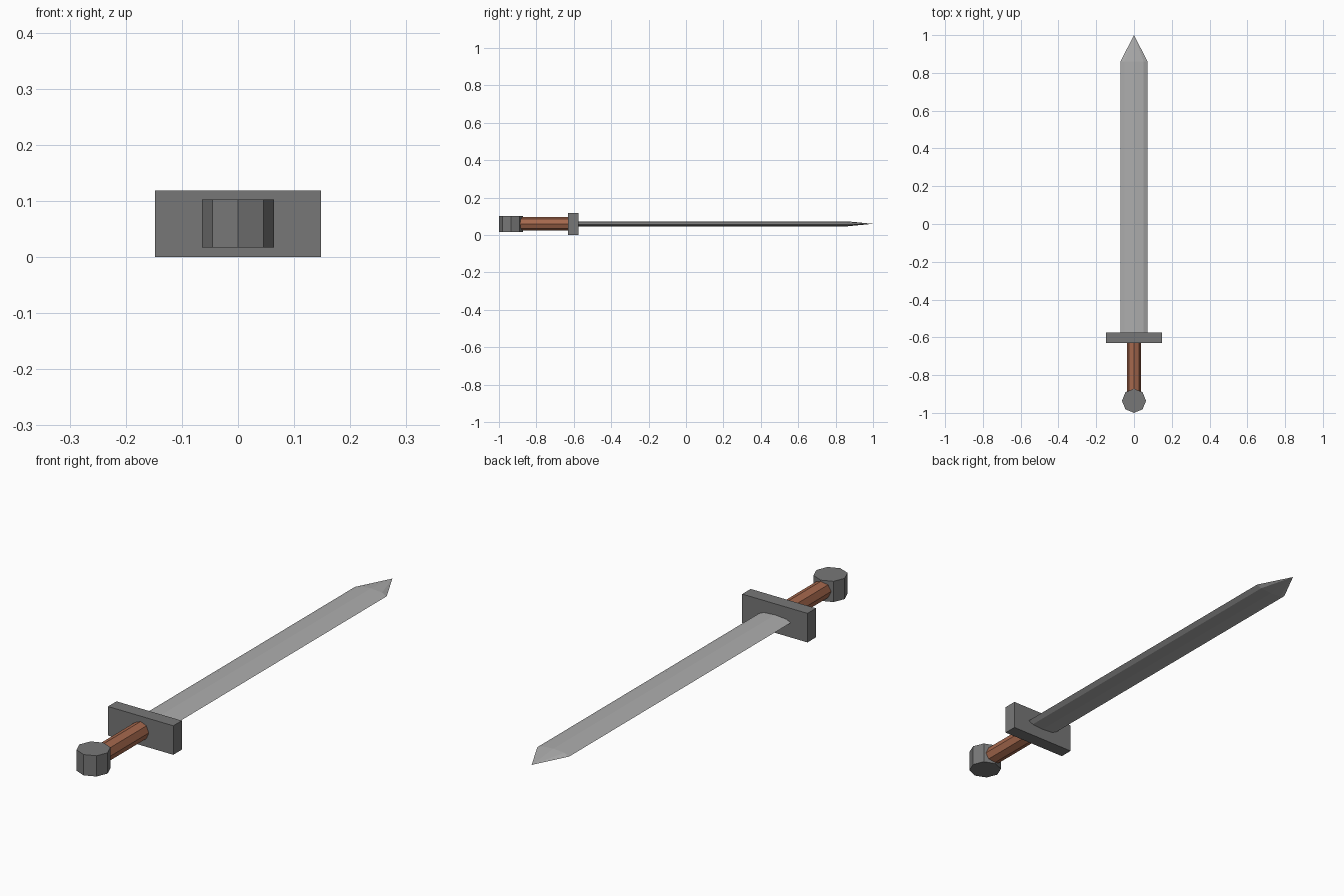
import bpy, bmesh, math

if "Cube" in bpy.data.objects:
    bpy.data.objects.remove(bpy.data.objects["Cube"])

ZC = 0.06  # height of the sword's axis


def material(name, rgb):
    m = bpy.data.materials.new(name)
    m.diffuse_color = (*rgb, 1)
    m.use_nodes = True
    m.node_tree.nodes["Principled BSDF"].inputs["Base Color"].default_value = m.diffuse_color
    return m


steel = material("blade steel", (0.42, 0.42, 0.42))
iron = material("dark iron", (0.185, 0.185, 0.185))
leather = material("brown leather", (0.38, 0.14, 0.075))


def finish(name, bm, mat):
    bmesh.ops.recalc_face_normals(bm, faces=bm.faces)
    me = bpy.data.meshes.new(name)
    bm.to_mesh(me)
    bm.free()
    me.materials.append(mat)
    ob = bpy.data.objects.new(name, me)
    bpy.context.collection.objects.link(ob)
    return ob


def ring(bm, y, rx, rz):
    """Eight-sided ring around the y axis."""
    return [bm.verts.new((rx * math.cos(i * math.pi / 4), y,
                          ZC + rz * math.sin(i * math.pi / 4))) for i in range(8)]


def bridge(bm, a, b):
    for i in range(8):
        j = (i + 1) % 8
        bm.faces.new((a[i], a[j], b[j], b[i]))


# blade: flattened octagon drawn to a point
bm = bmesh.new()
a, b = ring(bm, -0.58, 0.072, 0.0135), ring(bm, 0.86, 0.072, 0.0135)
bridge(bm, a, b)
bm.faces.new(a)
tip = bm.verts.new((0, 1, ZC))
for i in range(8):
    bm.faces.new((b[i], b[(i + 1) % 8], tip))
finish("blade", bm, steel)

# grip: octagonal rod
bm = bmesh.new()
a, b = ring(bm, -0.89, 0.037, 0.037), ring(bm, -0.62, 0.037, 0.037)
bridge(bm, a, b)
bm.faces.new(a)
bm.faces.new(b)
finish("grip", bm, leather)

# crossguard: block
bm = bmesh.new()
bmesh.ops.create_cube(bm, size=1)
for v in bm.verts:
    v.co = (v.co.x * 0.296, v.co.y * 0.055 - 0.603, v.co.z * 0.119 + 0.0595)
finish("crossguard", bm, iron)

# pommel: upright octagonal disc
bm = bmesh.new()
bmesh.ops.create_cone(bm, cap_ends=True, segments=8, radius1=0.064,
                      radius2=0.064, depth=0.085)
for v in bm.verts:
    v.co.y -= 0.936
    v.co.z += ZC
finish("pommel", bm, iron)
